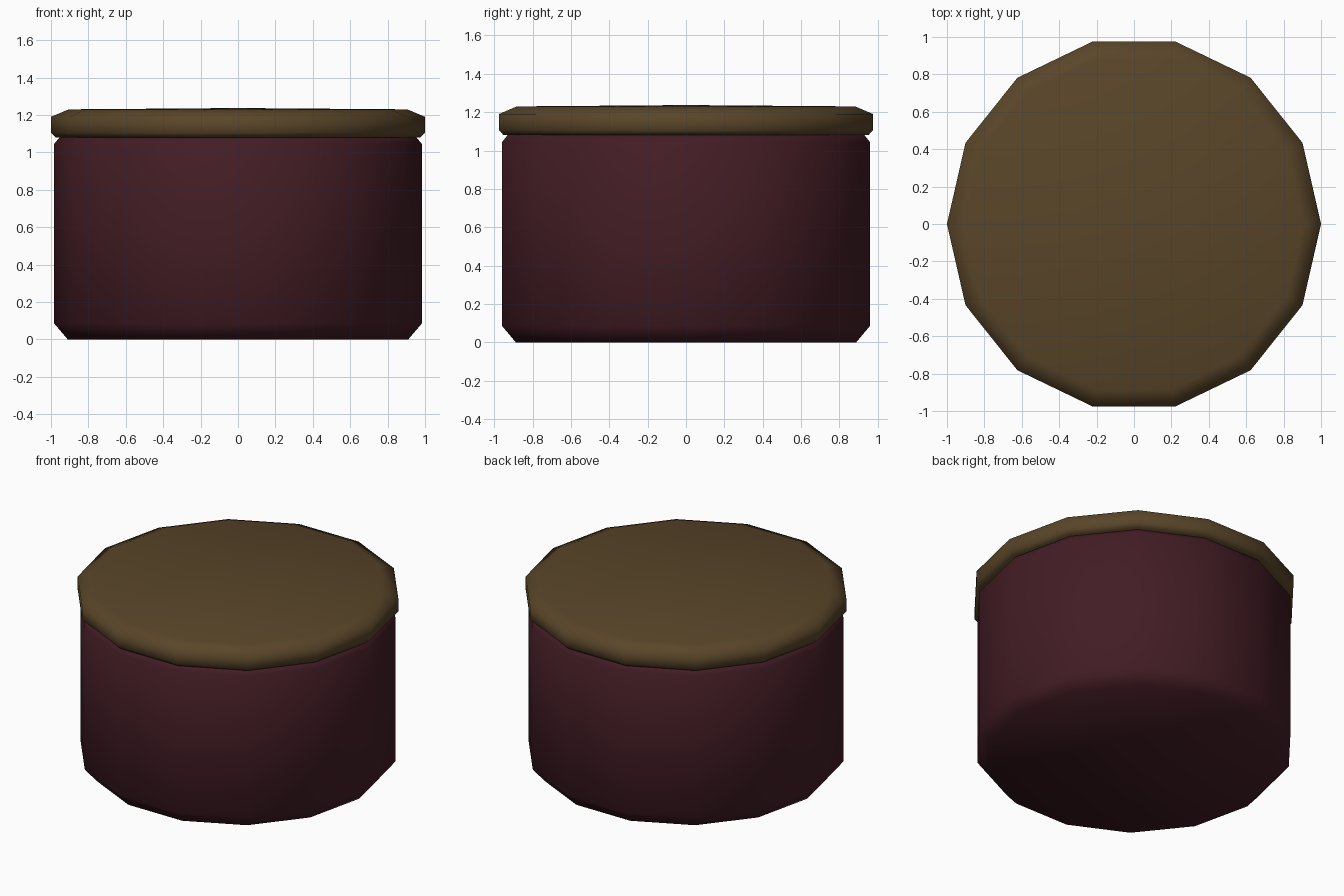
import bpy, bmesh
from math import cos, sin, tau

if "Cube" in bpy.data.objects:
    bpy.data.objects.remove(bpy.data.objects["Cube"])

SIDES = 14


def material(name, rgb):
    mat = bpy.data.materials.new(name)
    mat.diffuse_color = (*rgb, 1)
    mat.use_nodes = True
    mat.node_tree.nodes["Principled BSDF"].inputs["Base Color"].default_value = mat.diffuse_color
    return mat


def lathe(name, profile, mat, dome=None):
    """Spin (radius, z) points around z; close the ends, with an optional raised centre."""
    bm = bmesh.new()
    rings = [[bm.verts.new((r * cos(tau * i / SIDES), r * sin(tau * i / SIDES), z))
              for i in range(SIDES)] for r, z in profile]
    for low, high in zip(rings, rings[1:]):
        for i in range(SIDES):
            j = (i + 1) % SIDES
            bm.faces.new((low[i], low[j], high[j], high[i]))
    bm.faces.new(rings[0][::-1])
    if dome is None:
        bm.faces.new(rings[-1])
    else:
        tip = bm.verts.new((0, 0, dome))
        for i in range(SIDES):
            bm.faces.new((rings[-1][i], rings[-1][(i + 1) % SIDES], tip))
    for face in bm.faces:
        face.smooth = True
    mesh = bpy.data.meshes.new(name)
    bm.to_mesh(mesh)
    bm.free()
    mesh.materials.append(mat)
    obj = bpy.data.objects.new(name, mesh)
    bpy.context.collection.objects.link(obj)
    return obj


# Dark red jar with chamfered base and shoulder
lathe("jar_body", [(0.91, 0), (0.983, 0.085), (0.983, 1.045), (0.95, 1.085)],
      material("dark_red", (0.055, 0.012, 0.018)))

# Brown lid, bevelled at the rim and very slightly domed
lathe("lid", [(0.975, 1.08), (1.0, 1.105), (1.0, 1.19), (0.905, 1.23)],
      material("brown", (0.1, 0.06, 0.022)), dome=1.237)
